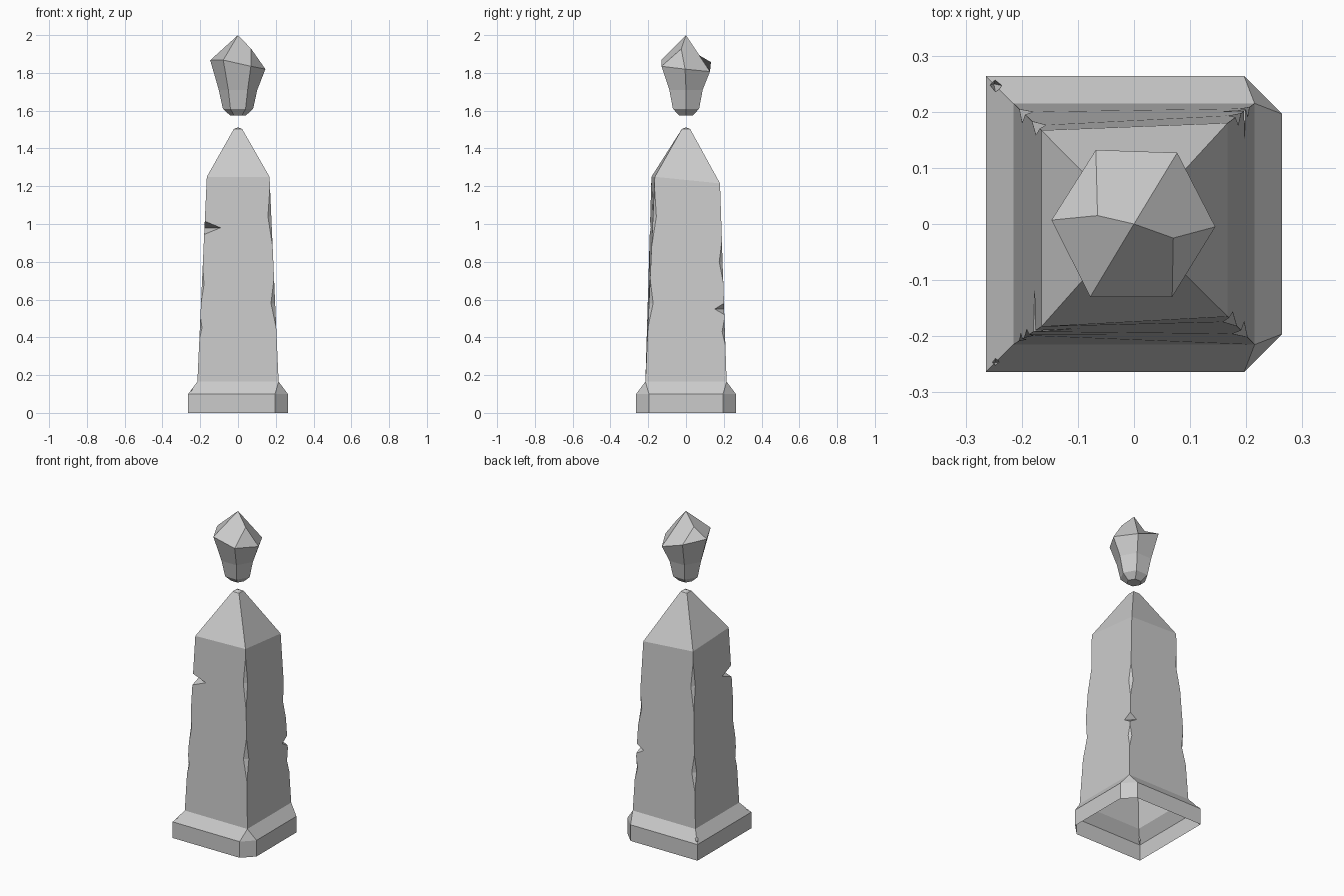
import bpy, bmesh, math
from mathutils import Matrix, Vector

if "Cube" in bpy.data.objects:
    bpy.data.objects.remove(bpy.data.objects["Cube"])


def make_object(name, bm):
    mesh = bpy.data.meshes.new(name)
    bm.normal_update()
    bm.to_mesh(mesh)
    bm.free()
    obj = bpy.data.objects.new(name, mesh)
    bpy.context.collection.objects.link(obj)
    return obj


def bridge(bm, lower, upper):
    n = len(lower)
    for i in range(n):
        j = (i + 1) % n
        bm.faces.new((lower[i], lower[j], upper[j], upper[i]))


def square(h, z, chip=0.0):
    # counter-clockwise square; both right-hand corners may be cut off
    return [(-h, -h, z), (h - chip, -h, z), (h, -h + chip, z),
            (h, h - chip, z), (h - chip, h, z), (-h, h, z)]


# Obelisk: plinth, tapered shaft, uneven shoulders, blunt pyramid tip
fl, fr, br, bl = (-.165, -.183, 1.25), (.167, -.165, 1.25), (.167, .18, 1.215), (-.165, .167, 1.235)
levels = [square(.264, 0, .068), square(.264, .1, .068), square(.215, .165),
          [fl, fr, fr, br, br, bl], square(.022, 1.503)]
bm = bmesh.new()
rings = [[bm.verts.new(p) for p in level] for level in levels]
for a, b in zip(rings, rings[1:]):
    bridge(bm, a, b)
bm.faces.new(rings[0][::-1])
tip = bm.verts.new((0, 0, 1.512))
for i in range(6):
    bm.faces.new((rings[-1][i], rings[-1][(i + 1) % 6], tip))
bmesh.ops.remove_doubles(bm, verts=bm.verts[:], dist=.0005)
bmesh.ops.recalc_face_normals(bm, faces=bm.faces[:])
obelisk = make_object("obelisk", bm)

# Weathering cutters on the shaft edges: long shallow chips and two sharp notches
corners = {(-1, -1): fl, (1, -1): fr, (1, 1): br, (-1, 1): bl}
cut = bmesh.new()


def add_cutter(side, z, leg, half, notch=False):
    sx, sy = side
    top = Vector(corners[side])
    low = Vector((sx * .215, sy * .215, .165))
    edge = low.lerp(top, (z - .165) / (top.z - .165))
    off = 0 if notch else .03
    r = leg + 2 * off
    rz = half * r / leg
    lean = (top - low) / (top.z - low.z)
    c = edge + Vector((sx * off, sy * off, 0))
    mid = [cut.verts.new(c + Vector(d) * r) for d in
           ((1, 0, 0), (0, 1, 0), (-1, 0, 0), (0, -1, 0))]
    up, down = cut.verts.new(c + lean * rz), cut.verts.new(c - lean * rz)
    for i in range(4):
        j = (i + 1) % 4
        cut.faces.new((mid[i], mid[j], up))
        cut.faces.new((mid[j], mid[i], down))


for side, z, leg, half in [((1, -1), 1.04, .018, .16), ((1, -1), .58, .022, .13),
                           ((-1, 1), 1.02, .018, .15), ((-1, 1), .5, .02, .11),
                           ((1, 1), .8, .018, .11), ((1, 1), .43, .015, .07),
                           ((-1, -1), .68, .012, .1), ((-1, -1), .45, .012, .06)]:
    add_cutter(side, z, leg, half)
add_cutter((-1, -1), .98, .09, .035, True)
add_cutter((1, 1), .55, .05, .03, True)
cutter = make_object("chip_cutter", cut)
cutter.hide_render = True

mod = obelisk.modifiers.new("chips", 'BOOLEAN')
mod.operation, mod.solver, mod.object = 'DIFFERENCE', 'EXACT', cutter
bpy.context.view_layer.objects.active = obelisk
bpy.ops.object.modifier_apply(modifier=mod.name)
bpy.data.objects.remove(cutter)

# The plinth is open underneath
bm = bmesh.new()
bm.from_mesh(obelisk.data)
under = [f for f in bm.faces if all(v.co.z < .001 for v in f.verts)]
bmesh.ops.delete(bm, geom=under, context='FACES_ONLY')
bm.to_mesh(obelisk.data)
bm.free()

# Floating six-sided crystal with two chipped facets on its crown
bm = bmesh.new()
crown = [(.145, -.005, 1.82), (.077, .127, 1.807), (-.068, .132, 1.857),
         (-.147, .007, 1.867), (-.078, -.13, 1.868), (.068, -.13, 1.835)]
rings = [[bm.verts.new((r * math.cos(i * math.pi / 3), r * math.sin(i * math.pi / 3), z))
          for i in range(6)] for r, z in ((.042, 1.575), (.08, 1.61), (.102, 1.71))]
rings.append([bm.verts.new(p) for p in crown])
for a, b in zip(rings, rings[1:]):
    bridge(bm, a, b)
bm.faces.new(rings[0][::-1])
c = rings[-1]
apex = bm.verts.new((0, 0, 2))
left = bm.verts.new((-.065, .015, 1.925))
right = bm.verts.new((.07, -.025, 1.927))
for f in ((c[0], c[1], apex, right), (c[5], c[0], right), (c[4], c[5], right, apex),
          (c[1], c[2], left, apex), (c[2], c[3], left), (c[3], c[4], apex, left)):
    bm.faces.new(f)
make_object("crystal", bm)
